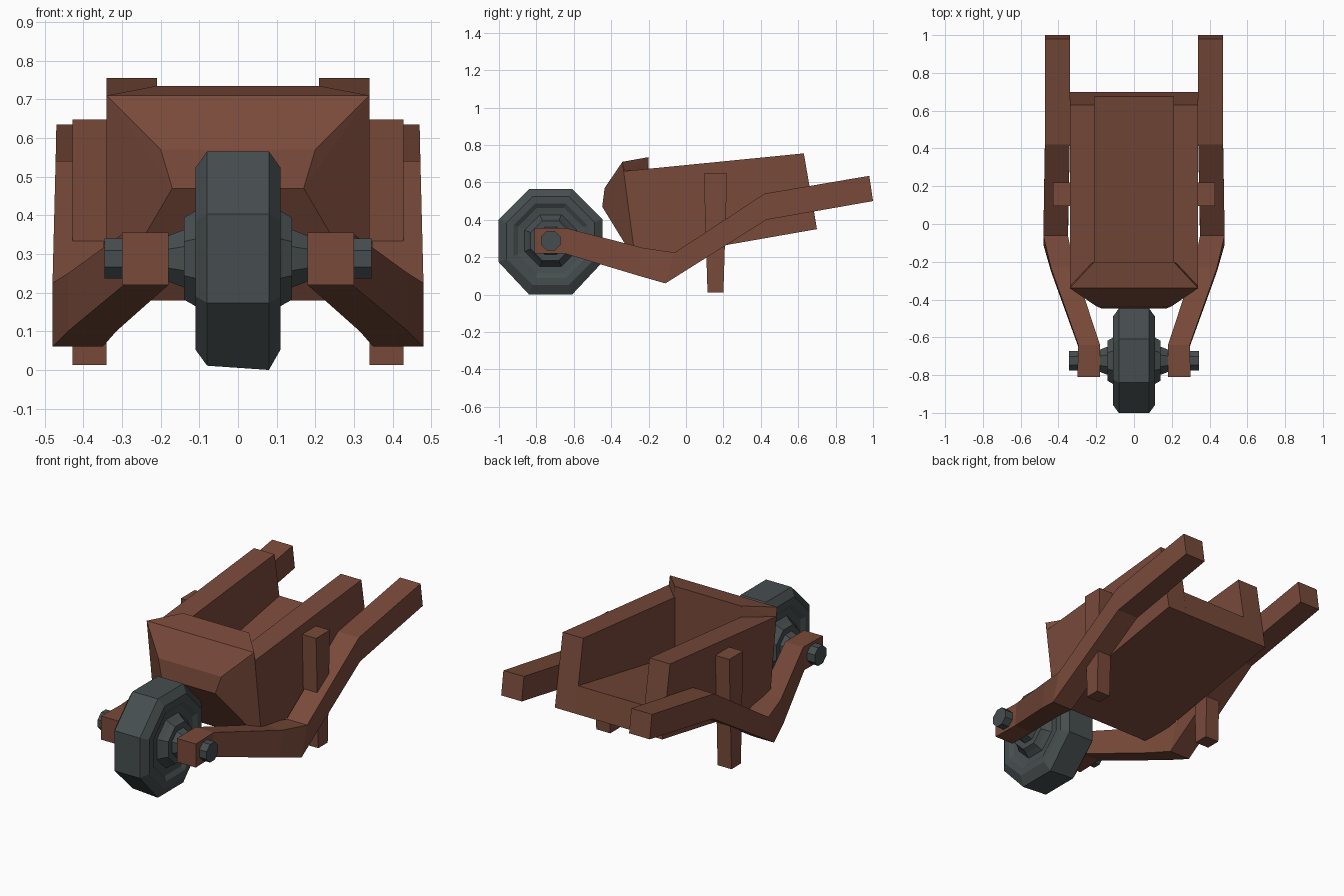
import bpy, bmesh, math
from mathutils import Vector

old = bpy.data.objects.get("Cube")
if old:
    bpy.data.objects.remove(old)


def material(name, rgb):
    m = bpy.data.materials.new(name)
    m.use_nodes = True
    m.diffuse_color = (*rgb, 1)
    m.node_tree.nodes["Principled BSDF"].inputs["Base Color"].default_value = (*rgb, 1)
    return m


wood = material("brown wood", (0.19, 0.068, 0.042))
iron = material("dark grey iron", (0.062, 0.076, 0.078))


def finish(name, bm, mat):
    bmesh.ops.recalc_face_normals(bm, faces=bm.faces)
    mesh = bpy.data.meshes.new(name)
    bm.to_mesh(mesh)
    bm.free()
    mesh.materials.append(mat)
    obj = bpy.data.objects.new(name, mesh)
    bpy.context.collection.objects.link(obj)
    return obj


def loft(name, rings, mat):
    """Skin a list of equal-length closed rings and cap both ends."""
    bm = bmesh.new()
    loops = [[bm.verts.new(p) for p in ring] for ring in rings]
    for a, b in zip(loops, loops[1:]):
        n = len(a)
        for i in range(n):
            j = (i + 1) % n
            bm.faces.new((a[i], a[j], b[j], b[i]))
    bm.faces.new(loops[0])
    bm.faces.new(loops[-1])
    return finish(name, bm, mat)


def slab(name, profile, x0, x1):
    """Extrude a side profile of (y, z) points across x."""
    return loft(name, [[(x, y, z) for y, z in profile] for x in (x0, x1)], wood)


def lathe(name, profile, sides=8):
    """Turn (x, radius) points around the axle line."""
    rings = []
    for x, r in profile:
        angles = [math.tau * (i + 0.5) / sides for i in range(sides)]
        rings.append([(x, -0.724 + r * math.cos(a), 0.288 + r * math.sin(a)) for a in angles])
    return loft(name, rings, iron)


# Tray floor, open at the back
slab("tray_floor", [(-0.27, 0.18), (0.70, 0.35), (0.675, 0.50), (-0.27, 0.33)], -0.215, 0.215)

# Tray front: bulging board with a sloping lip
bm = bmesh.new()
for x, y, z in [(0.34, -0.34, 0.71), (0.34, -0.33, 0.66), (0.34, -0.27, 0.18),
                (0.21, -0.20, 0.735), (0.21, -0.20, 0.20),
                (0.20, -0.435, 0.57), (0.17, -0.448, 0.47)]:
    for side in (-1, 1):
        bm.verts.new((side * x, y, z))
bmesh.ops.convex_hull(bm, input=bm.verts)
finish("tray_front", bm, wood)

# Handle sections: top (y, z), bottom (y, z), inner x, outer x
sections = [
    ((-0.81, 0.355), (-0.81, 0.22), 0.18, 0.30),
    ((-0.64, 0.355), (-0.65, 0.22), 0.18, 0.295),
    ((-0.23, 0.25), (-0.25, 0.10), 0.315, 0.44),
    ((-0.06, 0.225), (-0.11, 0.06), 0.35, 0.48),
    ((0.42, 0.54), (0.43, 0.40), 0.34, 0.472),
    ((0.98, 0.635), (1.00, 0.50), 0.34, 0.47),
]

for label, s in (("left", 1), ("right", -1)):
    # Thick side walls
    slab(label + "_tray_wall",
         [(-0.33, 0.66), (0.63, 0.755), (0.70, 0.35), (-0.27, 0.18)], s * 0.21, s * 0.34)
    # Bent handle running from the axle to the grip
    loft(label + "_handle",
         [[(s * xi, *top), (s * xo, *top), (s * xo, *bot), (s * xi, *bot)]
          for top, bot, xi, xo in sections], wood)
    # Upright leg
    slab(label + "_leg", [(0.095, 0.648), (0.22, 0.648), (0.20, 0.012), (0.115, 0.012)],
         s * 0.34, s * 0.428)

# Wheel with bevelled tread, shallow recess and stepped hub
half = [(0.14, 0.08), (0.14, 0.115), (0.115, 0.13), (0.09, 0.15),
        (0.095, 0.19), (0.11, 0.215), (0.11, 0.255), (0.08, 0.30)]
wheel = lathe("wheel", half + [(-x, r) for x, r in reversed(half)])
for v in wheel.data.vertices:
    if v.co.z < 0.05 and v.co.x > 0.05:
        v.co.z -= 0.011

# Axle with collars that meet the handles
lathe("axle", [(-0.345, 0.056), (0.345, 0.056)])
for label, s in (("left", 1), ("right", -1)):
    lathe(label + "_collar", [(s * 0.13, 0.085), (s * 0.19, 0.06)])
